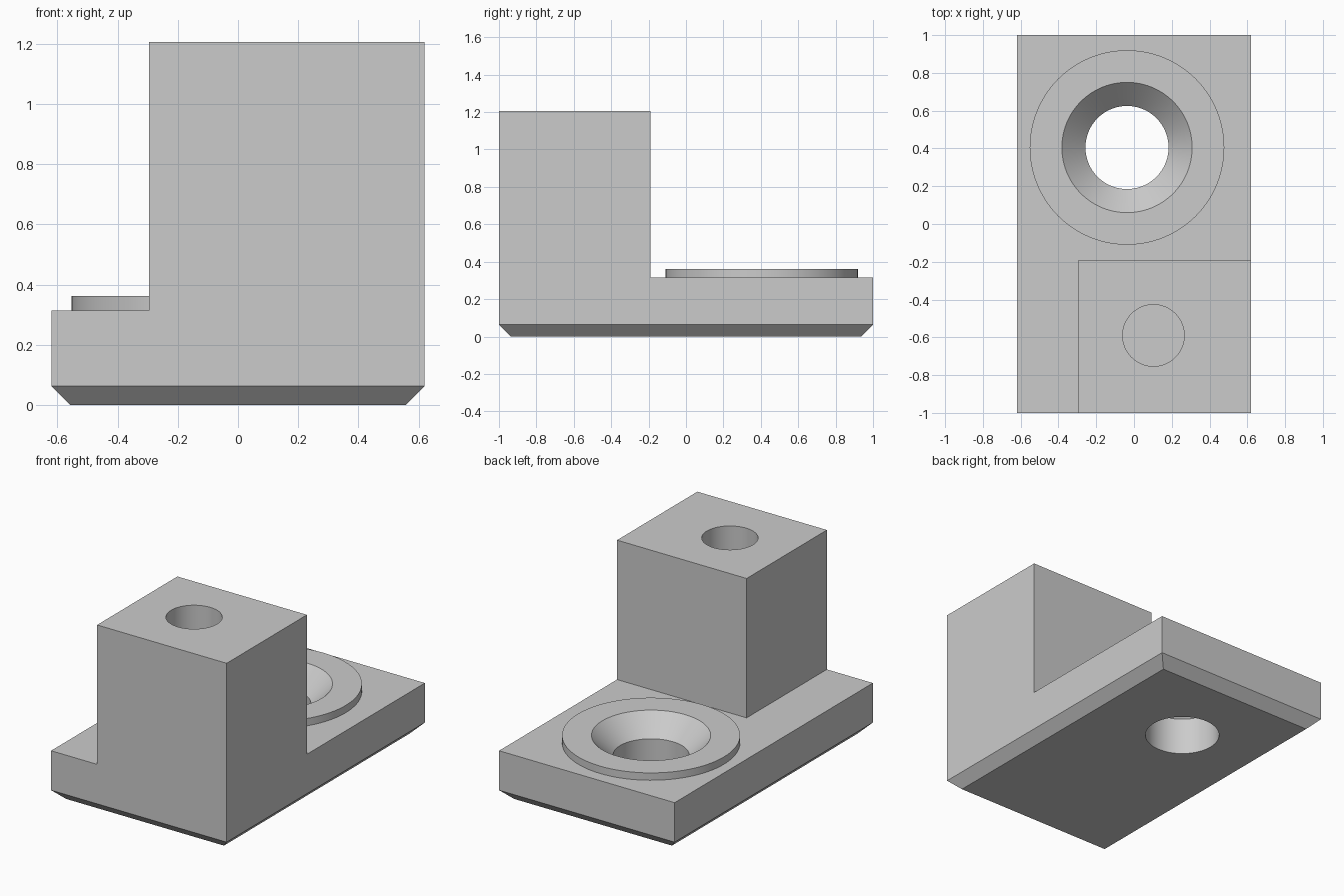
import bpy
import bmesh
import math
from mathutils import Vector

if "Cube" in bpy.data.objects:
    bpy.data.objects.remove(bpy.data.objects["Cube"], do_unlink=True)

# Material
grey = bpy.data.materials.new("plain grey")
grey.use_nodes = True
colour = (0.6, 0.6, 0.6, 1)
grey.diffuse_color = colour
grey.node_tree.nodes["Principled BSDF"].inputs["Base Color"].default_value = colour

HALF_W, PLATE_Z, BLOCK_Z, CHAMFER = 0.62, 0.315, 1.205, 0.063
BLOCK_X, BLOCK_Y = -0.295, -0.19
SEGMENTS = 96


def add_object(name, bm):
    bmesh.ops.recalc_face_normals(bm, faces=bm.faces)
    mesh = bpy.data.meshes.new(name)
    bm.to_mesh(mesh)
    bm.free()
    mesh.materials.append(grey)
    obj = bpy.data.objects.new(name, mesh)
    bpy.context.collection.objects.link(obj)
    return obj


def lathe(name, profile, x, y):
    """Closed solid turned about the vertical axis at x, y from (radius, z) points."""
    bm = bmesh.new()
    rings = []
    for r, z in profile:
        angles = [math.tau * i / SEGMENTS for i in range(SEGMENTS)]
        rings.append([bm.verts.new((x + r * math.cos(a), y + r * math.sin(a), z)) for a in angles])
    for low, high in zip(rings, rings[1:]):
        for i in range(SEGMENTS):
            j = (i + 1) % SEGMENTS
            bm.faces.new((low[i], low[j], high[j], high[i]))
    bm.faces.new(rings[0][::-1])
    bm.faces.new(rings[-1])
    return add_object(name, bm)


def bisect(bm, point, normal):
    geom = bm.verts[:] + bm.edges[:] + bm.faces[:]
    bmesh.ops.bisect_plane(bm, geom=geom, plane_co=point, plane_no=normal, dist=1e-5)


# Plate with a chamfered underside
bm = bmesh.new()
bmesh.ops.create_cube(bm, size=1)
for v in bm.verts:
    v.co = Vector((v.co.x * 2 * HALF_W, v.co.y * 2, (v.co.z + 0.5) * PLATE_Z))
bisect(bm, (0, 0, CHAMFER), (0, 0, 1))
for v in bm.verts:
    if v.co.z < 0.001:
        v.co.x -= math.copysign(CHAMFER, v.co.x)
        v.co.y -= math.copysign(CHAMFER, v.co.y)

# Block raised from one corner of the plate
bisect(bm, (BLOCK_X, 0, 0), (1, 0, 0))
bisect(bm, (0, BLOCK_Y, 0), (0, 1, 0))
corner = []
for f in bm.faces:
    c = f.calc_center_median()
    if c.z > PLATE_Z - 0.001 and c.x > BLOCK_X and c.y < BLOCK_Y:
        corner.append(f)
raised = bmesh.ops.extrude_discrete_faces(bm, faces=corner)["faces"]
for f in raised:
    for v in f.verts:
        v.co.z = BLOCK_Z
bmesh.ops.dissolve_limit(bm, angle_limit=0.01, verts=bm.verts[:], edges=bm.edges[:])
bracket = add_object("mounting_bracket", bm)

# Raised collar, countersunk through hole and blind hole in the block
HOLE = (-0.037, 0.405)
collar = lathe("collar", [(0.515, 0.2), (0.515, 0.362)], *HOLE)
countersink = lathe("countersink_cutter",
                    [(0.22, -0.1), (0.22, 0.237), (0.345, 0.362), (0.445, 0.462)], *HOLE)
blind_hole = lathe("blind_hole_cutter", [(0.163, 0.58), (0.163, 1.4)], 0.103, -0.59)

for tool, operation in ((collar, 'UNION'), (countersink, 'DIFFERENCE'), (blind_hole, 'DIFFERENCE')):
    tool.hide_render = True
    mod = bracket.modifiers.new(tool.name, 'BOOLEAN')
    mod.object = tool
    mod.operation = operation
    mod.solver = 'EXACT'

# Bake the booleans and drop the helper solids
bpy.context.view_layer.update()
graph = bpy.context.evaluated_depsgraph_get()
baked = bpy.data.meshes.new_from_object(bracket.evaluated_get(graph))
bracket.modifiers.clear()
bracket.data = baked
for tool in (collar, countersink, blind_hole):
    bpy.data.objects.remove(tool, do_unlink=True)

# Smooth round walls with sharp edges
for obj in bpy.context.selected_objects:
    obj.select_set(False)
bracket.select_set(True)
bpy.context.view_layer.objects.active = bracket
bpy.ops.object.shade_smooth_by_angle(angle=math.radians(30))
